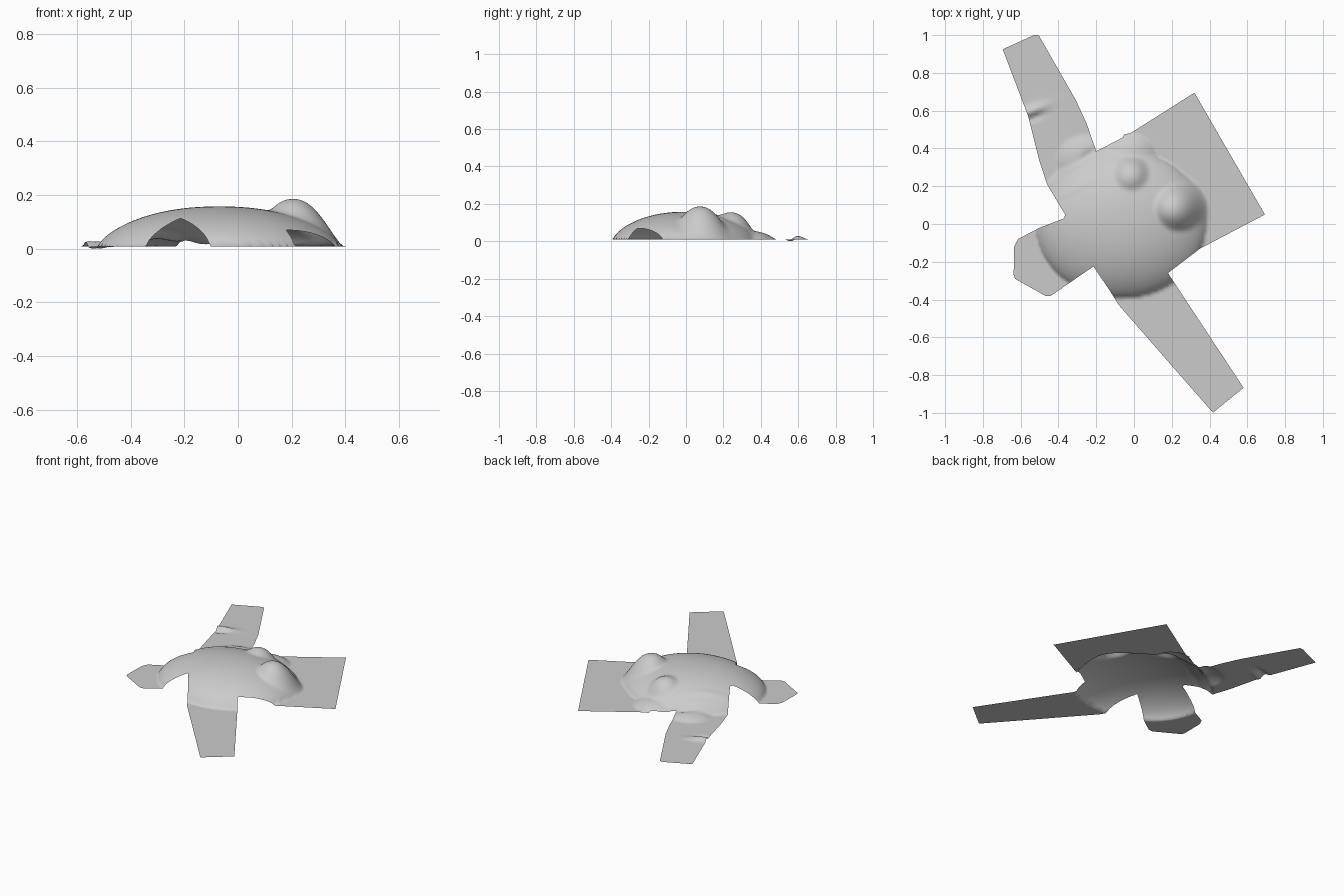
import bpy, bmesh, math
from mathutils import Vector
from mathutils.geometry import delaunay_2d_cdt

if "Cube" in bpy.data.objects:
    bpy.data.objects.remove(bpy.data.objects["Cube"])

STEP = 0.0135
FLAT = 0.009

# Outline of the cut cloth seen from above: four flaps around a domed centre
OUTLINE = [(-0.695, 0.925), (-0.53, 1.0), (-0.505, 1.0), (-0.31, 0.66), (-0.25, 0.53),
           (-0.2, 0.385), (-0.06, 0.458), (-0.05, 0.475), (-0.02, 0.48), (0.32, 0.695),
           (0.693, 0.05), (0.35, -0.13), (0.18, -0.26), (0.58, -0.867), (0.42, -0.997),
           (0.41, -0.99), (-0.08, -0.43), (-0.13, -0.35), (-0.215, -0.225), (-0.31, -0.29),
           (-0.44, -0.38), (-0.47, -0.38), (-0.63, -0.29), (-0.637, -0.27), (-0.635, -0.12),
           (-0.615, -0.08), (-0.50, -0.02), (-0.37, 0.03), (-0.365, 0.05), (-0.46, 0.21),
           (-0.5, 0.33), (-0.56, 0.57)]

# Hidden forms under the cloth: x, y, radius x, radius y, height, roundness power
FORMS = [(-0.07, 0.0, 0.452, 0.392, 0.149, 0.7),    # main dome
         (0.205, 0.075, 0.19, 0.19, 0.177, 1.5),    # right bump
         (-0.02, 0.24, 0.14, 0.135, 0.146, 0.9),    # back bump
         (-0.02, 0.35, 0.14, 0.13, 0.045, 1.0),     # skirt behind it
         (-0.25, 0.34, 0.16, 0.13, 0.032, 1.0)]     # root of the back flap


def dome(x, y, cx, cy, rx, ry, h, p):
    d = math.hypot((x - cx) / rx, (y - cy) / ry)
    if d >= 1:
        return -(d - 1) * ry
    return h * (1 - d ** 2.2) ** p


def smooth_max(a, b, k=0.022):
    t = max(k - abs(a - b), 0) / k
    return max(a, b) + t * t * k / 4


def ridge(x, y, cx, cy, angle, length, width, h):
    c, s = math.cos(angle), math.sin(angle)
    u = ((x - cx) * c + (y - cy) * s) / length
    v = ((y - cy) * c - (x - cx) * s) / width
    return h * math.exp(-u * u - v * v)


def height(x, y):
    z = dome(x, y, *FORMS[0])
    for form in FORMS[1:]:
        z = smooth_max(z, dome(x, y, *form))
    z = max(smooth_max(z, 0.0) - 0.0055 * max(0, 1 - abs(z) / 0.022) ** 2, 0.0)
    # folds where the long back flap leaves the dome, and one wrinkle along it
    z += ridge(x, y, -0.31, 0.19, 0.5, 0.12, 0.018, 0.006)
    z += ridge(x, y, -0.29, 0.29, 0.6, 0.11, 0.016, 0.008)
    z -= ridge(x, y, -0.24, 0.37, 0.6, 0.05, 0.018, 0.012)
    z += ridge(x, y, -0.54, 0.60, 0.35, 0.08, 0.022, 0.02)
    z -= ridge(x, y, -0.53, 0.56, 0.35, 0.05, 0.012, 0.010)
    return max(z + FLAT, 0.0)


# Split the outline finely so its edges can follow the dome
edge_pts = []
for i, p in enumerate(OUTLINE):
    a, b = Vector(p), Vector(OUTLINE[(i + 1) % len(OUTLINE)])
    n = max(1, round((b - a).length / STEP))
    edge_pts += [a.lerp(b, k / n) for k in range(n)]
count = len(edge_pts)

# Even inner points, kept clear of the outline
points = list(edge_pts)
for i in range(-55, 56):
    for j in range(-76, 77):
        q = Vector((i * STEP, j * STEP))
        if all((q - e).length_squared > (0.6 * STEP) ** 2 for e in edge_pts):
            points.append(q)
verts, _, faces, *_ = delaunay_2d_cdt(
    points, [(i, (i + 1) % count) for i in range(count)], [], 1, 1e-5)

# Draped cloth
bm = bmesh.new()
bv = [bm.verts.new((p.x, p.y, height(p.x, p.y))) for p in verts]
for f in faces:
    bm.faces.new([bv[i] for i in f])
bmesh.ops.delete(bm, geom=[v for v in bm.verts if not v.link_faces], context='VERTS')
bm.normal_update()
for f in bm.faces:
    if f.normal.z < 0:
        f.normal_flip()
    f.smooth = True
mesh = bpy.data.meshes.new("draped_cloth")
bm.to_mesh(mesh)
bm.free()
cloth = bpy.data.objects.new("draped_cloth", mesh)
bpy.context.collection.objects.link(cloth)
grey = bpy.data.materials.new("cloth grey")
grey.diffuse_color = (0.6, 0.6, 0.6, 1)
grey.use_nodes = True
grey.node_tree.nodes["Principled BSDF"].inputs["Base Color"].default_value = grey.diffuse_color
mesh.materials.append(grey)
